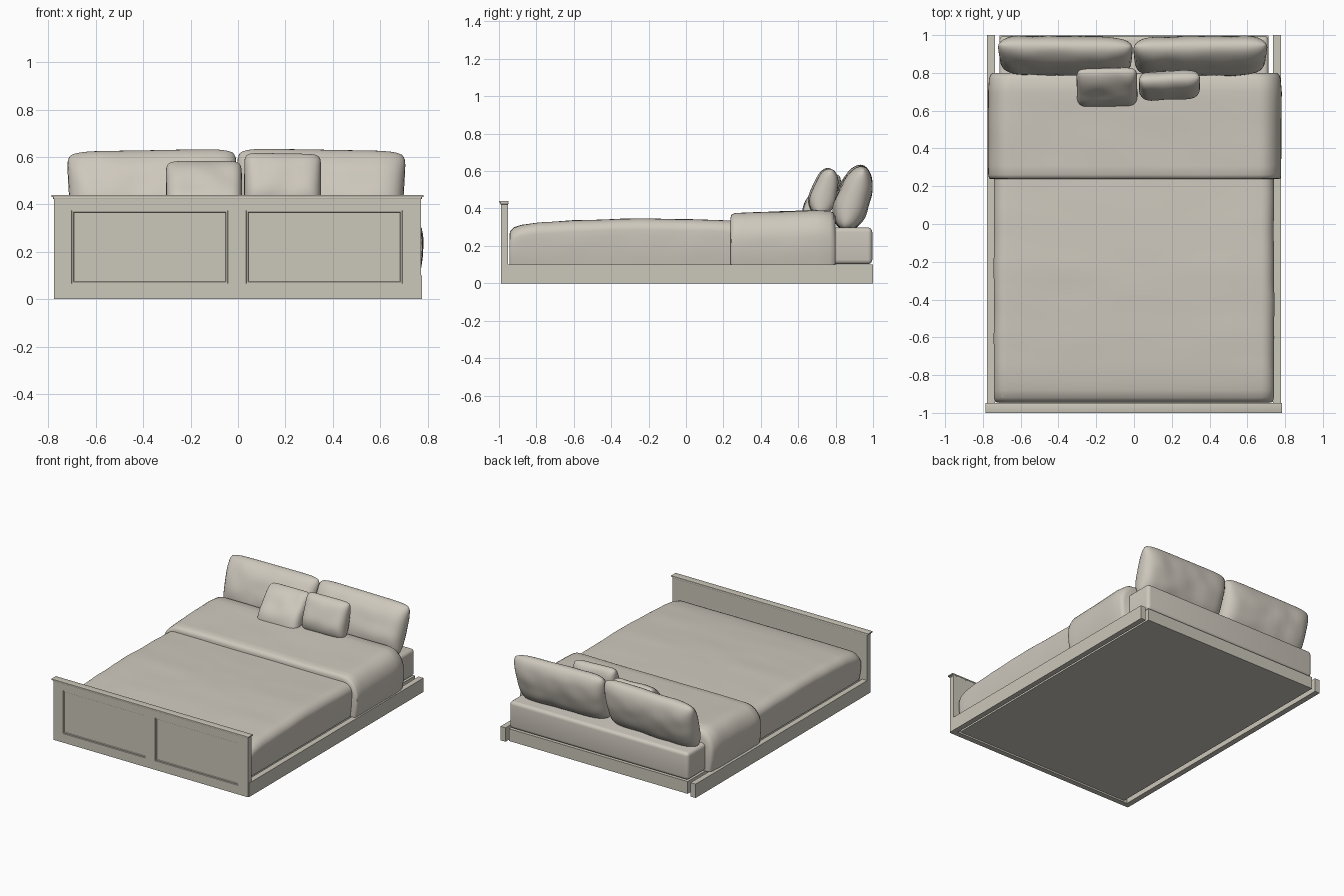
import bpy, bmesh, math
from mathutils import Matrix, Vector, noise

if "Cube" in bpy.data.objects:
    bpy.data.objects.remove(bpy.data.objects["Cube"])

linen = bpy.data.materials.new("linen")
linen.diffuse_color = (0.62, 0.58, 0.51, 1)
linen.use_nodes = True
linen.node_tree.nodes["Principled BSDF"].inputs["Base Color"].default_value = linen.diffuse_color
paint = bpy.data.materials.new("painted_wood")
paint.diffuse_color = (0.60, 0.57, 0.49, 1)
paint.use_nodes = True
paint.node_tree.nodes["Principled BSDF"].inputs["Base Color"].default_value = paint.diffuse_color


def finish(name, bm, angle=None, mat=linen):
    bmesh.ops.recalc_face_normals(bm, faces=bm.faces)
    me = bpy.data.meshes.new(name)
    bm.to_mesh(me)
    bm.free()
    me.materials.append(mat)
    ob = bpy.data.objects.new(name, me)
    bpy.context.collection.objects.link(ob)
    if angle:
        bpy.ops.object.select_all(action='DESELECT')
        ob.select_set(True)
        bpy.context.view_layer.objects.active = ob
        bpy.ops.object.shade_smooth_by_angle(angle=math.radians(angle))
    return ob


def box(name, x, y, z, bevel=0.0, segs=1, mat=paint):
    bm = bmesh.new()
    bmesh.ops.create_cube(bm, size=1)
    for v in bm.verts:
        v.co = Vector([(a + b) / 2 + c * (b - a) for (a, b), c in zip((x, y, z), v.co)])
    if bevel:
        bmesh.ops.bevel(bm, geom=bm.edges[:], offset=bevel, segments=segs,
                        profile=0.5, affect='EDGES')
    return finish(name, bm, 40 if bevel else None, mat)


def bridge(bm, a, b):
    n = len(a)
    for i in range(n):
        bm.faces.new((a[i], a[(i + 1) % n], b[(i + 1) % n], b[i]))


def panel(name, x0, x1, z0, z1, rings):
    """Sunken panel with a stepped moulding; rings are (inset, y)."""
    bm = bmesh.new()
    prev = None
    for d, y in rings:
        ring = [bm.verts.new(p) for p in ((x0 + d, y, z0 + d), (x1 - d, y, z0 + d),
                                          (x1 - d, y, z1 - d), (x0 + d, y, z1 - d))]
        if prev:
            bridge(bm, prev, ring)
        prev = ring
    bm.faces.new(prev)
    return finish(name, bm, None, paint)


def bedding(name, stations, z0, rx, rz, seed, amp=0.003, shift=0.0):
    """Soft draped cover lofted along y; stations are (y, half width, height)."""
    dense = [stations[0]]
    for a, b in zip(stations, stations[1:]):
        n = max(1, round((b[0] - a[0]) / 0.05))
        dense += [tuple(p + (q - p) * k / n for p, q in zip(a, b)) for k in range(1, n + 1)]
    bm = bmesh.new()
    rows = []
    for y, w, h in dense:
        half = []
        for i in range(6):                       # bulging side
            t = i / 6
            half.append((w - 0.014 * (1 - t) ** 2, z0 + (h - rz - z0) * t))
        for i in range(10):                      # rounded shoulder
            a = math.pi / 2 * i / 9
            half.append((w - rx + rx * math.cos(a), h - rz + rz * math.sin(a)))
        for i in range(1, 12):                   # top
            half.append(((w - rx) * (1 - i / 11), h))
        sec = half + [(-x, z) for x, z in reversed(half[:-1])]
        row = []
        for x, z in sec:
            n = noise.noise(Vector((x * 3 + seed, y * 7, z * 9)))
            k = max(0, min(1, (z - z0) / 0.08))
            side = (x > w - rx) - (x < rx - w)
            row.append(bm.verts.new((x + shift + side * n * amp * k, y, z + n * amp * k)))
        rows.append(row)
    for a, b in zip(rows, rows[1:]):
        bridge(bm, a, b)
    bm.faces.new(rows[0])
    bm.faces.new(rows[-1])
    return finish(name, bm, 60)


def pillow(name, loc, size, lean, roll=0, turn=0, taper=0.0, seed=0):
    """Stuffed cushion; size holds half width, half thickness, half height."""
    bm = bmesh.new()
    n = 24
    hw, ht, hh = size
    for s in (-1, 1):
        g = []
        for j in range(n + 1):
            for i in range(n + 1):
                u = math.sin(math.pi / 2 * (2 * i / n - 1))
                v = math.sin(math.pi / 2 * (2 * j / n - 1))
                t = math.sqrt(max(0, (1 - u ** 8) * (1 - abs(v) ** 2.5))) * (1 - 0.1 * v)
                x = hw * u * (1 - 0.05 * v ** 10) * (1 + taper * v)
                z = hh * v * (1 - 0.08 * u ** 10)
                w = noise.noise(Vector((x * 9 + seed, z * 9, s * 3))) * 0.010 * t
                g.append(bm.verts.new((x, s * ht * t + w, z)))
        for j in range(n):
            for i in range(n):
                k = j * (n + 1) + i
                bm.faces.new((g[k], g[k + 1], g[k + n + 2], g[k + n + 1]))
    bmesh.ops.remove_doubles(bm, verts=bm.verts[:], dist=1e-5)
    m = (Matrix.Translation(loc) @ Matrix.Rotation(math.radians(turn), 4, 'Z')
         @ Matrix.Rotation(math.radians(-lean), 4, 'X')
         @ Matrix.Rotation(math.radians(roll), 4, 'Y'))
    bmesh.ops.transform(bm, matrix=m, verts=bm.verts[:])
    return finish(name, bm, 80)


# Footboard: backing, frame members, sunken panels, moulded cap
box("footboard_back", (-0.777, 0.773), (-0.975, -0.951), (0.0, 0.43))
for nm, a, b in (("left", -0.777, -0.702), ("middle", -0.042, 0.034), ("right", 0.694, 0.773)):
    box("footboard_stile_" + nm, (a, b), (-0.99, -0.965), (0.0, 0.43))
for nm, x0, x1 in (("left", -0.702, -0.042), ("right", 0.034, 0.694)):
    box("footboard_lower_rail_" + nm, (x0, x1), (-0.99, -0.965), (0.0, 0.065))
    box("footboard_upper_rail_" + nm, (x0, x1), (-0.99, -0.965), (0.375, 0.43))
    panel("footboard_panel_" + nm, x0, x1, 0.065, 0.375,
          [(0, -0.990), (0.002, -0.986), (0.008, -0.986), (0.010, -0.982), (0.012, -0.981)])
box("footboard_cap_moulding", (-0.780, 0.776), (-0.994, -0.950), (0.422, 0.432), 0.003, 2)
box("footboard_cap", (-0.787, 0.783), (-1.0, -0.948), (0.431, 0.440), 0.002, 2)

# Side rails and slightly raised base
for nm, s in (("left", -1), ("right", 1)):
    box("side_rail_" + nm, sorted((s * 0.737, s * 0.777)), (-0.985, 1.0), (0.0, 0.10))
box("base", (-0.712, 0.712), (-0.955, 0.998), (0.012, 0.100))

# Mattress
box("mattress", (-0.712, 0.712), (-0.93, 0.996), (0.102, 0.298), 0.024, 4, linen)

# Duvet and folded-back cover
bedding("duvet", [(-0.945, 0.725, 0.255), (-0.94, 0.735, 0.277), (-0.92, 0.740, 0.298),
                  (-0.88, 0.742, 0.311), (-0.78, 0.742, 0.325), (-0.6, 0.742, 0.336),
                  (-0.25, 0.742, 0.346), (0.0, 0.741, 0.342), (0.3, 0.741, 0.334)],
        0.10, 0.07, 0.06, 2)
bedding("folded_cover", [(0.237, 0.760, 0.347), (0.242, 0.773, 0.364), (0.26, 0.776, 0.374),
                         (0.5, 0.777, 0.383), (0.7, 0.777, 0.391), (0.77, 0.772, 0.387),
                         (0.79, 0.765, 0.375), (0.8, 0.752, 0.352)],
        0.101, 0.12, 0.14, 8, 0.003, 0.004)

# Large pillows
pillow("large_pillow_left", (-0.362, 0.894, 0.457), (0.352, 0.088, 0.178), 18, -1, -1, 0.02, 1)
pillow("large_pillow_right", (0.350, 0.894, 0.459), (0.350, 0.088, 0.178), 18, 1, 1, 0.02, 5)

# Small cushions
pillow("small_cushion_left", (-0.143, 0.725, 0.455), (0.160, 0.058, 0.152), 36, 0, 1, 0, 9)
pillow("small_cushion_right", (0.188, 0.738, 0.488), (0.162, 0.066, 0.130), 15, 1, 3, 0, 13)
